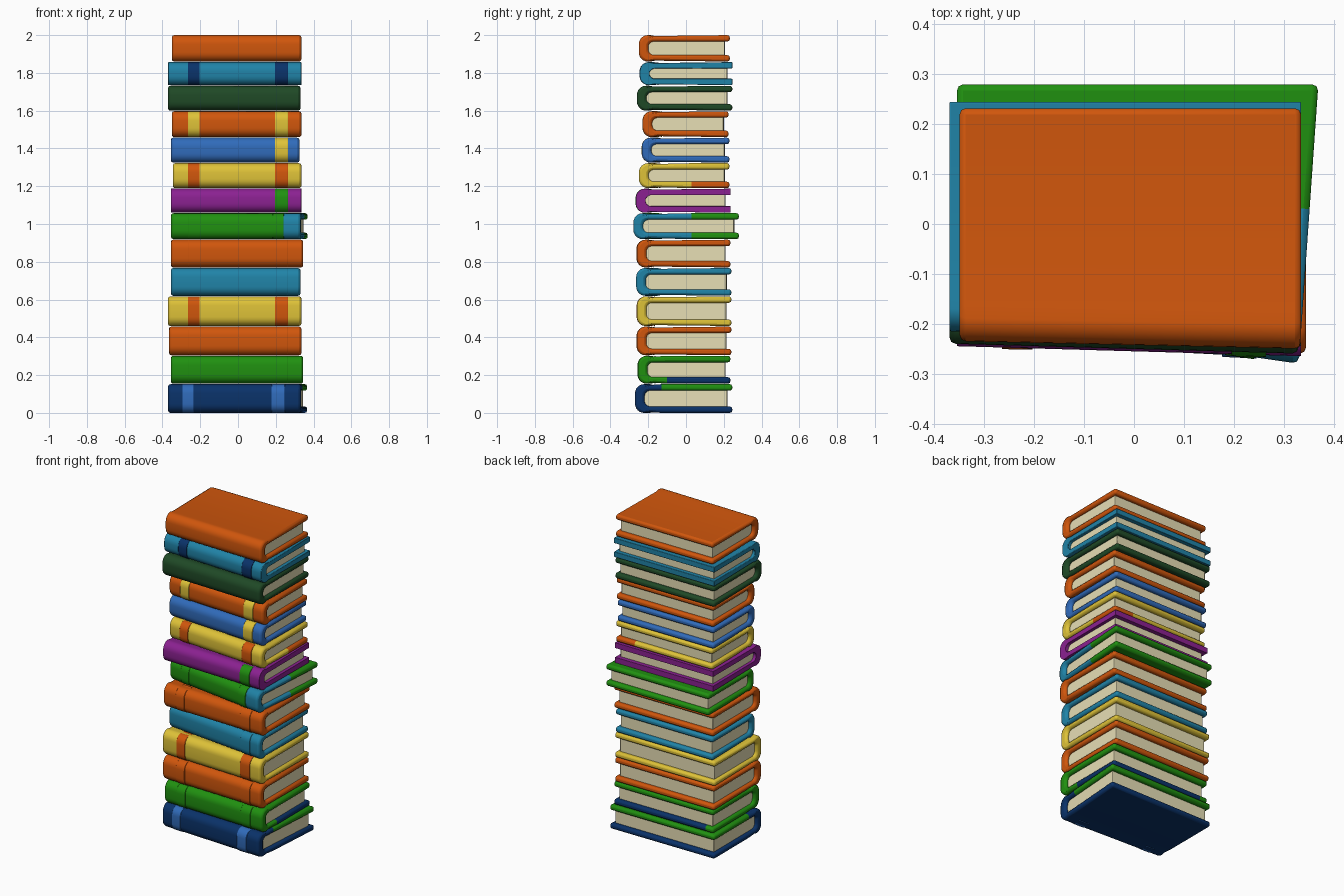
import bpy, bmesh, math

cube = bpy.data.objects.get("Cube")
if cube:
    bpy.data.objects.remove(cube, do_unlink=True)

# Colours, given as display values and converted to linear
COLOURS = {
    "orange": (208, 86, 12), "teal": (32, 131, 167), "dark_green": (31, 73, 38),
    "yellow": (222, 194, 56), "blue": (48, 107, 186), "purple": (139, 33, 145),
    "green": (32, 144, 16), "navy": (10, 50, 105), "cream": (242, 233, 190),
}


def make_material(name, rgb):
    mat = bpy.data.materials.new(name)
    mat.use_nodes = True
    linear = [((c / 255 + 0.055) / 1.055) ** 2.4 for c in rgb] + [1]
    mat.diffuse_color = linear
    bsdf = mat.node_tree.nodes["Principled BSDF"]
    bsdf.inputs["Base Color"].default_value = linear
    bsdf.inputs["Roughness"].default_value = 0.8
    return mat


MATS = {name: make_material(name, rgb) for name, rgb in COLOURS.items()}


def finish(bm, name, colours, bevel, warp):
    for v in bm.verts:
        warp(v.co)
    bmesh.ops.recalc_face_normals(bm, faces=bm.faces)
    mesh = bpy.data.meshes.new(name)
    bm.to_mesh(mesh)
    bm.free()
    obj = bpy.data.objects.new(name, mesh)
    bpy.context.collection.objects.link(obj)
    for colour in colours:
        mesh.materials.append(MATS[colour])
    mod = obj.modifiers.new("soft_edges", "BEVEL")
    mod.width, mod.segments = bevel, 2
    mod.limit_method, mod.angle_limit = "ANGLE", math.radians(50)
    bpy.ops.object.select_all(action="DESELECT")
    obj.select_set(True)
    bpy.context.view_layer.objects.active = obj
    bpy.ops.object.shade_smooth_by_angle(angle=math.radians(40))


def outline(y0, z0, z1, r, ends, dip=0):
    """C-shaped line: lower board, rounded spine, upper board."""
    half = [(y, z0) for y in sorted(ends, reverse=True)]
    half.append((y0 + r + 0.025, z0 + dip))
    for i in range(7):
        a = math.pi / 2 * i / 6
        half.append((y0 + r - r * math.sin(a), z0 + r - r * math.cos(a)))
    return half + [(y, z0 + z1 - z) for y, z in reversed(half)]


def shell(name, outer, inner, xs, colours, bevel, warp, rule=None):
    """Solid strip between two matching lines, run along x."""
    bm = bmesh.new()
    ring = outer + inner[::-1]
    n = len(outer)
    rows = [[bm.verts.new((x, y, z)) for y, z in ring] for x in xs]
    for a, b in zip(rows, rows[1:]):
        for j in range(len(ring)):
            k = (j + 1) % len(ring)
            bm.faces.new((a[j], a[k], b[k], b[j]))
    for row in (rows[0], rows[-1]):
        for j in range(n - 1):
            bm.faces.new((row[j], row[j + 1], row[-2 - j], row[-1 - j]))
    if rule:
        for face in bm.faces:
            face.material_index = int(rule(face.calc_center_median()))
    finish(bm, name, colours, bevel, warp)


def pages(name, x0, x1, y0, y1, z0, z1, warp):
    bm = bmesh.new()
    bmesh.ops.create_cube(bm, size=1)
    for v in bm.verts:
        v.co.x = x1 if v.co.x > 0 else x0
        v.co.y = y1 if v.co.y > 0 else y0
        v.co.z = z1 if v.co.z > 0 else z0
    finish(bm, name, ["cream"], 0.003, warp)


LEFT, RIGHT = (-0.265, -0.203), (0.195, 0.265)
BOTH = (LEFT, RIGHT)

# top height, x from, x to, spine y, fore edge y, narrowing at the low-x end,
# colour, band colour, bands
BOOKS = [
    (0.155, -0.37, 0.35, -0.27, 0.245, 0.035, "navy", "blue", ((-0.295, -0.235), RIGHT)),
    (0.305, -0.355, 0.345, -0.255, 0.235, 0.02, "green", "green", BOTH),
    (0.46, -0.365, 0.335, -0.26, 0.24, 0.02, "orange", "orange", BOTH),
    (0.62, -0.37, 0.335, -0.26, 0.24, 0.025, "yellow", "orange", BOTH),
    (0.77, -0.355, 0.33, -0.265, 0.24, 0.075, "teal", "teal", (RIGHT,)),
    (0.92, -0.355, 0.345, -0.26, 0.235, 0.015, "orange", "orange", BOTH),
    (1.06, -0.355, 0.35, -0.28, 0.28, 0.1, "green", "green", (LEFT, (0.2, 0.26))),
    (1.19, -0.355, 0.335, -0.265, 0.235, 0.02, "purple", "green", (RIGHT,)),
    (1.325, -0.345, 0.335, -0.25, 0.23, 0.05, "yellow", "orange", BOTH),
    (1.46, -0.355, 0.325, -0.235, 0.23, 0.045, "blue", "yellow", (RIGHT,)),
    (1.60, -0.35, 0.335, -0.23, 0.225, 0.035, "orange", "yellow", BOTH),
    (1.735, -0.37, 0.33, -0.26, 0.245, 0.02, "dark_green", "dark_green", ()),
    (1.86, -0.37, 0.335, -0.245, 0.245, 0.03, "teal", "navy", BOTH),
    (2.0, -0.35, 0.335, -0.25, 0.232, 0.015, "orange", "orange", ()),
]

# Books with a second cover colour: colour, y split, x split, rule(co, middle z)
TWO_TONE = {
    0: ("green", -0.13, 0, lambda c, m: c.y > -0.13 and c.z > m),
    1: ("navy", -0.1, -0.3, lambda c, m: c.y > -0.1 and c.x > -0.3 and c.z < m),
    6: ("teal", 0.03, 0.26, lambda c, m: c.y < 0.03 and c.x > 0.26),
    8: ("orange", 0.03, 0.2, lambda c, m: c.y > 0.03 and c.x > 0.2 and c.z < m),
}
LEANING = {0: 0.07, 6: 0.07}

BOARD, SPINE, RADIUS, RISE = 0.034, 0.05, 0.048, 0.004

bottom = 0
for i, (top, x0, x1, y0, y1, narrow, colour, band_colour, bands) in enumerate(BOOKS):
    label = f"book_{i + 1:02d}"
    z0, z1 = bottom, top if top == 2 else top - 0.003
    middle = (z0 + z1) / 2
    ends, xs, colours, rule = [y1], [x0, x1], [colour], None
    if i in TWO_TONE:
        second, y_cut, x_cut, test = TWO_TONE[i]
        ends.append(y_cut)
        xs.insert(1, x_cut)
        colours.append(second)
        rule = lambda c, test=test, m=middle: test(c, m)

    # Uneven outline: one end less deep, the other end leaning
    def warp(co):
        co.y += narrow * (x1 - co.x) / (x1 - x0) * (y1 - co.y) / (y1 - y0)
        if co.x > 0:
            co.x += LEANING.get(i, 0) * co.y

    # Cover: two boards joined by a rounded spine with a shallow hinge
    outer = outline(y0, z0, z1, RADIUS, ends, 0.005)
    inner = outline(y0 + SPINE, z0 + BOARD, z1 - BOARD, 0.03, ends)
    shell(label + "_cover", outer, inner, xs, colours, 0.013, warp, rule)

    # Page block set back inside the cover
    pages(label + "_pages", x0 + 0.02, x1 - 0.02, y0 + SPINE - 0.005, y1 - 0.027,
          z0 + BOARD - 0.004, z1 - BOARD + 0.004, warp)

    # Raised bands round the spine, level with the boards
    for a, b in bands:
        reach = [y0 + RADIUS + 0.03]
        out = outline(y0 - RISE, z0, z1, RADIUS, reach, 0.005)
        core = outline(y0 + 0.01, z0 + 0.01, z1 - 0.01, RADIUS - 0.01, reach)
        shell(label + "_spine_band", out, core, [a, b], [band_colour], 0.002, warp)
    bottom = top
